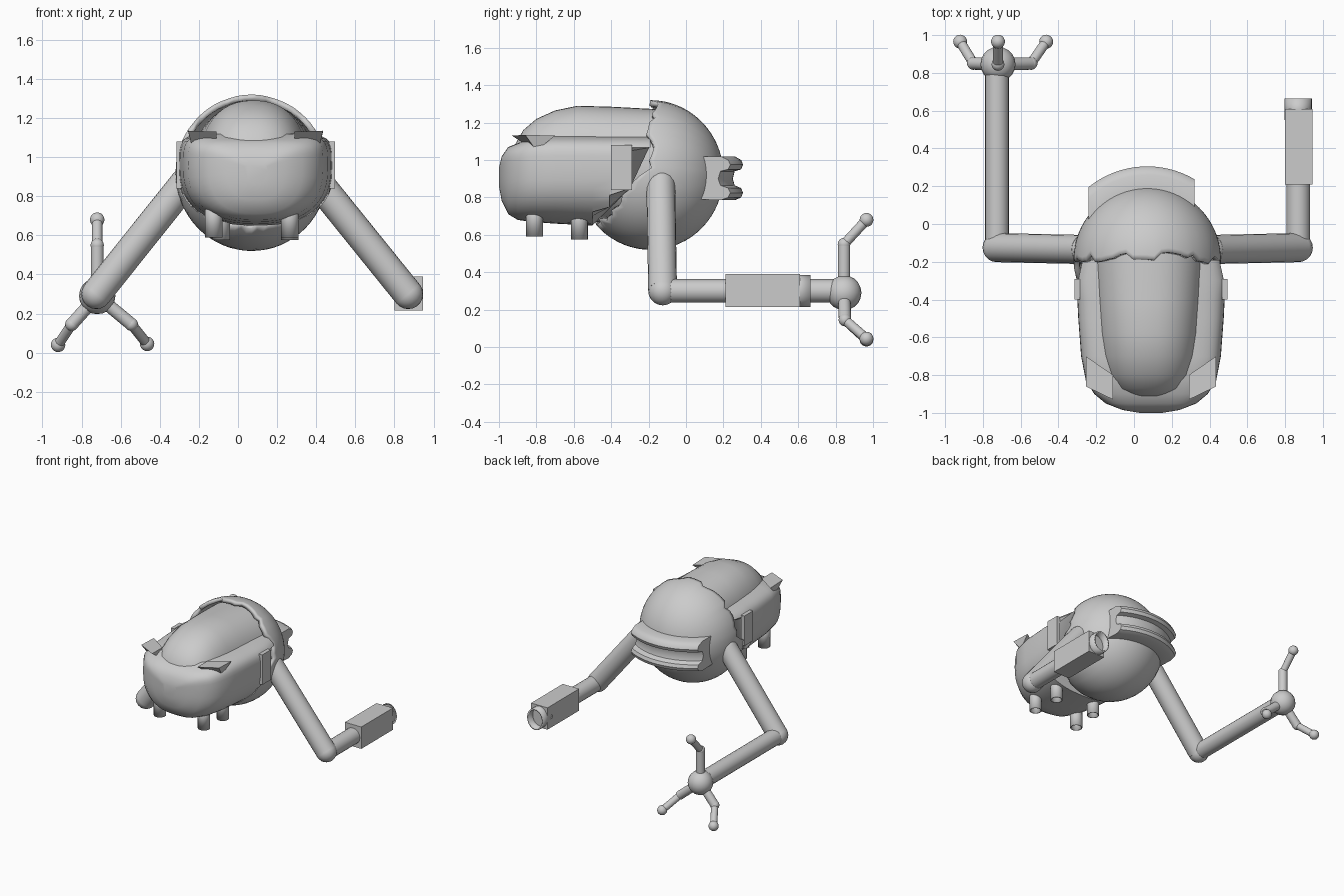
import bpy, bmesh, math, random
from mathutils import Vector

if "Cube" in bpy.data.objects:
    bpy.data.objects.remove(bpy.data.objects["Cube"])
random.seed(4)
CX, CY, CZ = 0.07, -0.19, 0.92          # centre of the round body


def finish(name, bm, smooth=40, thick=0):
    bmesh.ops.remove_doubles(bm, verts=bm.verts, dist=0.0005)
    bmesh.ops.recalc_face_normals(bm, faces=bm.faces)
    me = bpy.data.meshes.new(name)
    bm.to_mesh(me)
    bm.free()
    ob = bpy.data.objects.new(name, me)
    bpy.context.collection.objects.link(ob)
    bpy.ops.object.select_all(action='DESELECT')
    ob.select_set(True)
    bpy.context.view_layer.objects.active = ob
    if smooth:
        bpy.ops.object.shade_smooth_by_angle(angle=math.radians(smooth))
    if thick:
        m = ob.modifiers.new("thickness", 'SOLIDIFY')
        m.thickness = thick
        m.offset = -1
    return ob


def loft(name, rings, caps=True, closed=True, smooth=40, thick=0):
    bm = bmesh.new()
    vs = [[bm.verts.new(p) for p in r] for r in rings]
    n = len(vs[0])
    for a, b in zip(vs, vs[1:]):
        for i in range(n if closed else n - 1):
            j = (i + 1) % n
            bm.faces.new((a[i], a[j], b[j], b[i]))
    if caps:
        bm.faces.new(vs[0])
        bm.faces.new(vs[-1])
    return finish(name, bm, smooth, thick)


def rod(name, a, b, r, r2=None, sides=20, caps=True, thick=0):
    a, b = Vector(a), Vector(b)
    q = (b - a).to_track_quat('Z', 'Y')
    rings = []
    for c, rad in ((a, r), (b, r2 or r)):
        rings.append([c + q @ Vector((rad * math.cos(t), rad * math.sin(t), 0))
                      for t in (2 * math.pi * k / sides for k in range(sides))])
    return loft(name, rings, caps, thick=thick)


def ball(name, c, r, seg=20):
    bm = bmesh.new()
    bmesh.ops.create_uvsphere(bm, u_segments=seg, v_segments=seg // 2, radius=r)
    bmesh.ops.translate(bm, verts=bm.verts, vec=c)
    return finish(name, bm)


def block(name, lo, hi):
    bm = bmesh.new()
    bmesh.ops.create_cube(bm, size=1)
    for v in bm.verts:
        v.co = [(l + h) / 2 + c * (h - l) for l, h, c in zip(lo, hi, v.co)]
    return finish(name, bm, 0)


def oval(y, cx, hw, lo, hi, mid, up=2.0, down=2.0, n=48):
    pts = []
    for k in range(n):
        t = 2 * math.pi * k / n
        c, s = math.cos(t), math.sin(t)
        e = 2 / (up if s > 0 else down)
        h = (hi - mid) if s > 0 else (mid - lo)
        pts.append(Vector((cx + hw * math.copysign(abs(c) ** e, c), y,
                           mid + h * math.copysign(abs(s) ** e, s))))
    return pts


# Round body: a sphere shell around +y, broken open towards the front
cols, rows = 64, 24
limit = []
for k in range(cols):
    up = math.sin(2 * math.pi * k / cols)
    base = 93 - 6 * up if up > 0 else 100 + 38 * -up
    limit.append(math.radians(base + random.uniform(-4, 4)))
rings = []
for i in range(rows + 1):
    ring = []
    for k in range(cols):
        p, t = 2 * math.pi * k / cols, limit[k] * i / rows
        ring.append((CX + 0.39 * math.sin(t) * math.cos(p), CY + 0.39 * math.cos(t),
                     CZ + 0.4 * math.sin(t) * math.sin(p)))
    rings.append(ring)
loft("broken_round_body", rings, caps=False, thick=0.03)

# Inner domed canister
dome = [(-0.93, .06, .88, 1.02), (-0.91, .13, .82, 1.09), (-0.87, .19, .76, 1.16),
        (-0.80, .235, .71, 1.22), (-0.70, .26, .68, 1.265), (-0.58, .275, .67, 1.29),
        (-0.40, .29, .67, 1.285), (-0.12, .31, .67, 1.27)]
loft("domed_canister", [oval(y, .08, w, lo, hi, .95, 2.3, 2.2) for y, w, lo, hi in dome])

# Outer shell wrapped round the canister, with a torn rear edge
shell = [(-1.0, .06, .86, .96), (-0.985, .15, .78, 1.02), (-0.95, .24, .71, 1.07),
         (-0.90, .30, .68, 1.09), (-0.83, .345, .67, 1.12), (-0.70, .37, .66, 1.13),
         (-0.50, .385, .65, 1.13), (-0.40, .39, .65, 1.13), (-0.30, .40, .65, 1.13),
         (-0.19, .375, .65, 1.13)]
rings = []
for y, w, lo, hi in shell:
    ring = oval(y, .09, w, lo, hi, .95, 4.5, 2.5)
    for p in ring:
        end = -.19 if p.z > 1.06 else -.3 if p.z > .84 else -.41 if p.z > .73 else -.5
        p.y = min(p.y, end)
    rings.append(ring)
loft("outer_shell", rings)

# Torn corner fins and side plates
for s in (-1, 1):
    x = .09 + s * .2
    o = .09 + s * .345
    loft("corner_fin", [[(x, -.93, 1.13), (x, -.80, 1.13), (x, -.84, 1.07)],
                        [(o, -.86, 1.135), (o, -.70, 1.13), (o - s * .02, -.80, 1.05)]], smooth=0)
    block("side_plate", (.09 + s * .39 - .015, -.40, .84), (.09 + s * .39 + .015, -.29, 1.08))

# Thruster nozzles below the shell
for x, y, z in ((-.125, -.81, .59), (.265, -.81, .59), (-.085, -.57, .575), (.265, -.57, .575)):
    rod("nozzle", (x, y, .78), (x, y, z), .045, caps=False, thick=.008)

# Visor: a bent band with raised upper and lower rims
prof = [(.36, .79), (.45, .785), (.485, .80), (.495, .825), (.485, .85), (.45, .865), (.44, .90),
        (.45, .94), (.485, .95), (.495, .975), (.485, 1.0), (.45, 1.02), (.36, 1.02)]
rings = []
for k in range(17):
    dx = -.31 + .56 * k / 16
    rings.append([(CX + dx, CY + math.sqrt(r * r - dx * dx), z) for r, z in prof])
loft("visor", rings)

# Arms: upper arm, elbow, forearm
for name, sx, ex, reach in (("left", -.27, -.725, .82), ("right", .41, .87, .25)):
    sh, el = (sx, -.135, .87), (ex, -.125, .30)
    ball(name + "_shoulder", sh, .076)
    rod(name + "_upper_arm", sh, el, .077, .077)
    ball(name + "_elbow", el, .077)
    rod(name + "_forearm", el, (ex, reach, .30), .063)

# Claw hand with three jointed fingers
hub = (-.72, .845, .29)
ball("hand_hub", hub, .093)
for knee, tip in (((-.72, .845, .55), (-.72, .965, .68)),
                  ((-.85, .85, .145), (-.92, .965, .04)),
                  ((-.545, .85, .145), (-.465, .965, .045))):
    rod("finger_base", hub, knee, .033)
    ball("finger_joint", knee, .034)
    rod("finger_end", knee, tip, .026)
    ball("finger_tip", tip, .037)

# Box gun on the right forearm with an open muzzle
block("gun_box", (.80, .21, .215), (.945, .61, .39))
muzzle = rod("gun_muzzle", (.87, .55, .30), (.87, .665, .30), .072, caps=False, thick=.012)
for v in muzzle.data.vertices:
    v.co.z = .30 + (v.co.z - .30) * 1.18
